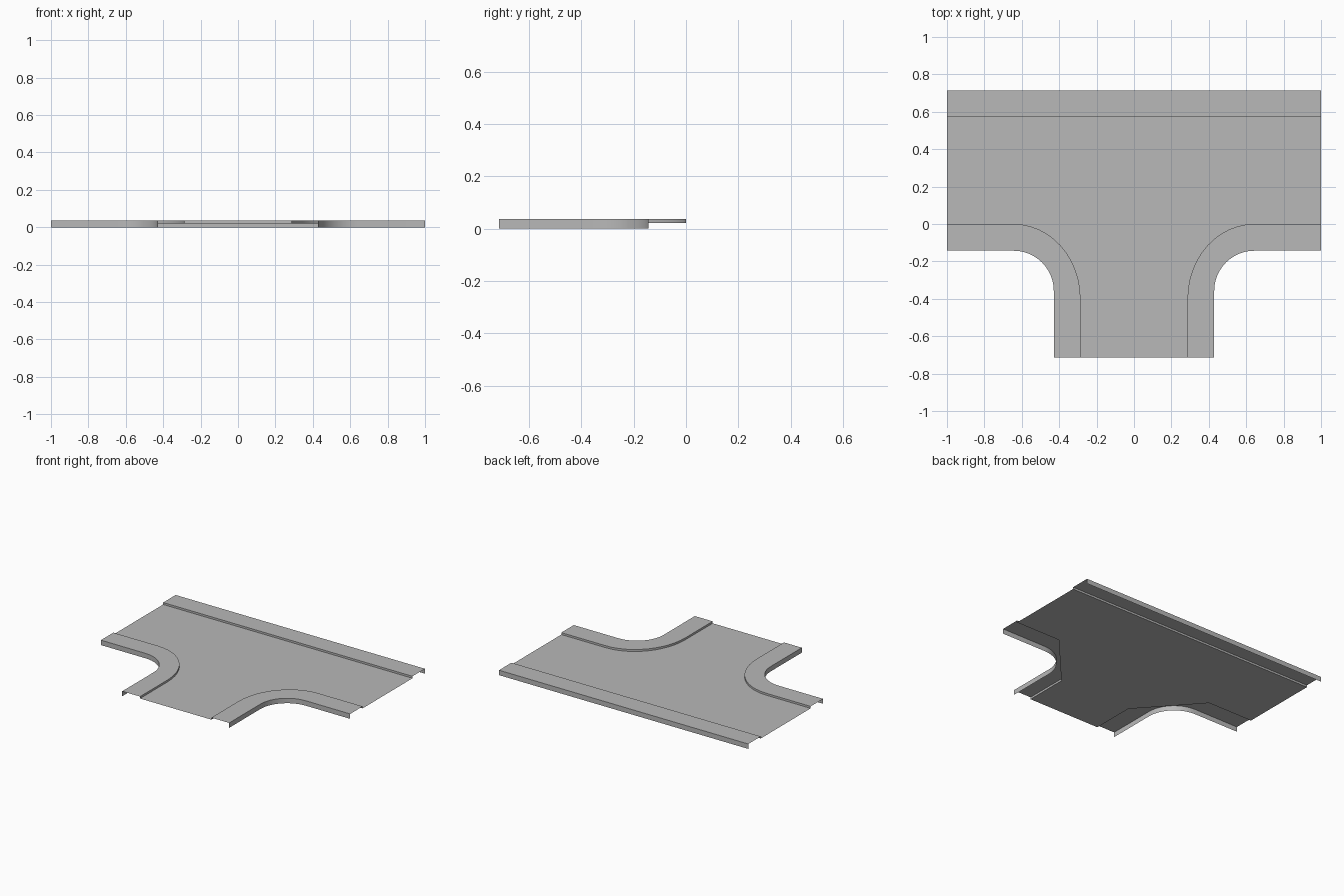
import bpy, bmesh
from math import sin, cos, pi, radians

cube = bpy.data.objects.get("Cube")
if cube:
    bpy.data.objects.remove(cube, do_unlink=True)

# Main dimensions
HALF_X, HALF_Y = 1.0, 0.714
ROAD_Z, TOP_Z = 0.0214, 0.0357
CURB_W, STEM_X, ROAD_BACK = 0.143, 0.286, 0.571
BEND_X, BEND_Y = 0.643, -0.4
STEPS = 12

grey = bpy.data.materials.new("concrete_grey")
grey.use_nodes = True
grey.diffuse_color = (0.48, 0.48, 0.48, 1)
grey.node_tree.nodes["Principled BSDF"].inputs["Base Color"].default_value = grey.diffuse_color


def finish(name, bm):
    mesh = bpy.data.meshes.new(name)
    bm.to_mesh(mesh)
    bm.free()
    mesh.materials.append(grey)
    obj = bpy.data.objects.new(name, mesh)
    bpy.context.collection.objects.link(obj)
    bpy.ops.object.select_all(action="DESELECT")
    obj.select_set(True)
    bpy.context.view_layer.objects.active = obj
    bpy.ops.object.shade_smooth_by_angle(angle=radians(30))
    return obj


def curb(name, inner, outer):
    """Open strip: low step on the road side, flat top, full-height outer skirt."""
    bm = bmesh.new()
    rows = []
    for (ix, iy), (ox, oy) in zip(inner, outer):
        section = [(ix, iy, ROAD_Z), (ix, iy, TOP_Z), (ox, oy, TOP_Z), (ox, oy, 0)]
        rows.append([bm.verts.new(p) for p in section])
    for a, b in zip(rows, rows[1:]):
        for i in range(3):
            bm.faces.new((a[i], b[i], b[i + 1], a[i + 1]))
    bm.normal_update()
    if rows[0][1].link_faces and sum(f.normal.z for f in bm.faces) < 0:
        bmesh.ops.reverse_faces(bm, faces=bm.faces[:])
    return finish(name, bm)


def bend(side, end_y, start_y, end_x):
    """Straight arm, quarter bend and straight stem edge."""
    pts = [(HALF_X, start_y)]
    for i in range(STEPS + 1):
        t = pi / 2 * i / STEPS
        pts.append((BEND_X - (BEND_X - end_x) * sin(t),
                    end_y + (start_y - end_y) * cos(t)))
    pts.append((end_x, -HALF_Y))
    return [(side * x, y) for x, y in pts]


# Road sheet, its corners cut straight beneath the curbs
half = [(HALF_X, ROAD_BACK), (HALF_X, 0), (BEND_X, 0), (STEM_X, BEND_Y), (STEM_X, -HALF_Y)]
outline = half + [(-x, y) for x, y in reversed(half)]
bm = bmesh.new()
face = bm.faces.new([bm.verts.new((x, y, ROAD_Z)) for x, y in outline])
face.normal_update()
if face.normal.z < 0:
    face.normal_flip()
finish("road", bm)

# Straight curb along the back
curb("back_curb",
     [(-HALF_X, ROAD_BACK), (HALF_X, ROAD_BACK)],
     [(-HALF_X, HALF_Y), (HALF_X, HALF_Y)])

# Curved corner curbs
for side, label in ((1, "left"), (-1, "right")):
    curb(label + "_corner_curb",
         bend(side, BEND_Y, 0, STEM_X),
         bend(side, -0.357, -CURB_W, STEM_X + CURB_W))
